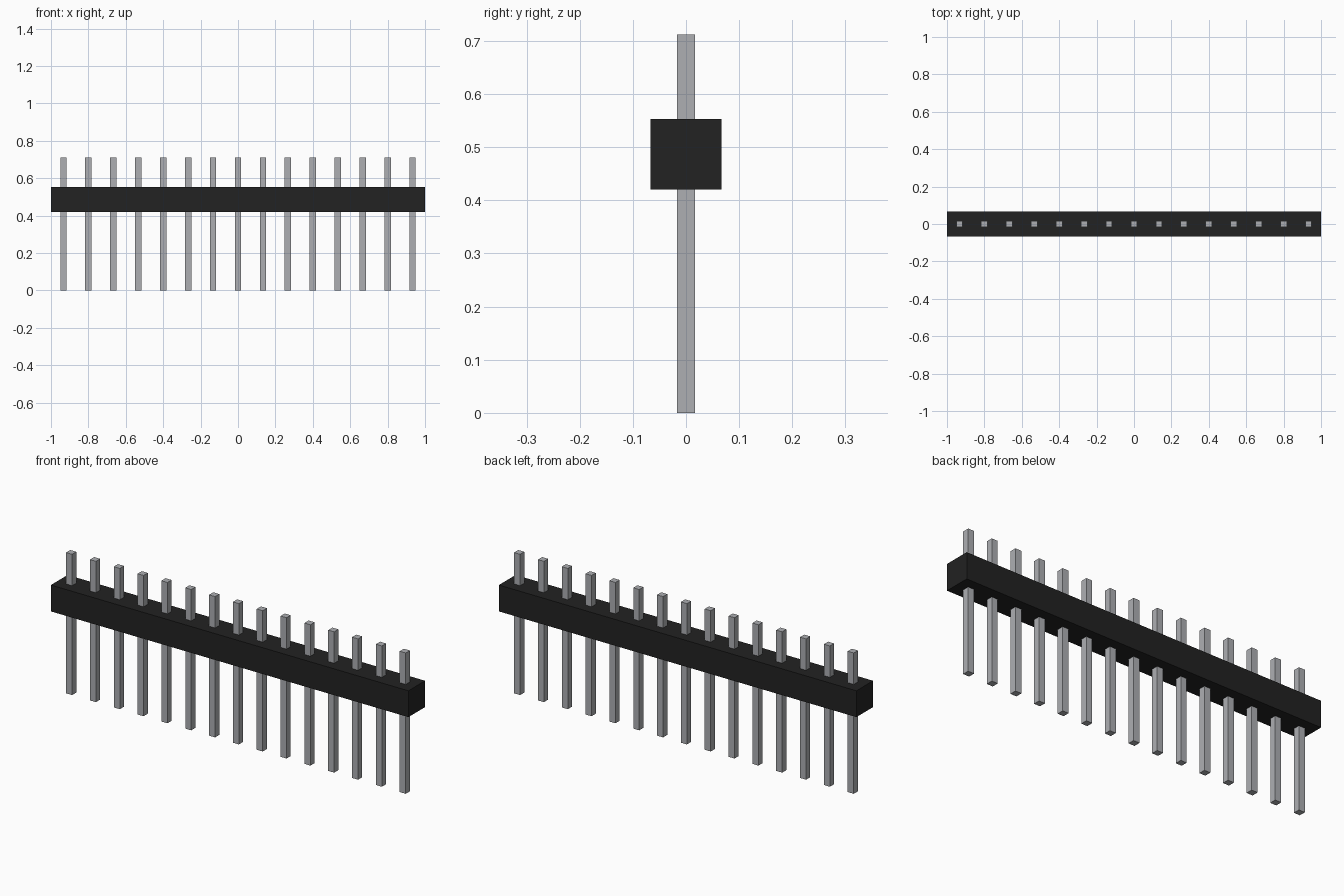
import bpy
import bmesh
from mathutils import Matrix

PIN_COUNT = 15
PITCH = 2 / PIN_COUNT
PIN_WIDTH = 0.0335
PIN_HEIGHT = 0.712
BODY_BOTTOM = 0.42

cube = bpy.data.objects.get("Cube")
if cube:
    bpy.data.objects.remove(cube, do_unlink=True)


def make_material(name, colour, metallic=0.0):
    mat = bpy.data.materials.new(name)
    mat.use_nodes = True
    mat.diffuse_color = (*colour, 1)
    shader = next(n for n in mat.node_tree.nodes if n.type == "BSDF_PRINCIPLED")
    shader.inputs["Base Color"].default_value = (*colour, 1)
    return mat


def make_box(name, size, centre, mat):
    mesh = bpy.data.meshes.new(name)
    bm = bmesh.new()
    bmesh.ops.create_cube(bm, size=1, matrix=Matrix.Diagonal((*size, 1)))
    bm.to_mesh(mesh)
    bm.free()
    mesh.materials.append(mat)
    obj = bpy.data.objects.new(name, mesh)
    obj.location = centre
    bpy.context.collection.objects.link(obj)
    return obj


black_plastic = make_material("black_plastic", (0.016, 0.016, 0.016))
grey_metal = make_material("grey_metal", (0.42, 0.43, 0.45))

# Insulating bar
make_box("housing_bar", (2, PITCH, PITCH), (0, 0, BODY_BOTTOM + PITCH / 2), black_plastic)

# Row of square pins passing through the bar
for i in range(PIN_COUNT):
    x = (i - (PIN_COUNT - 1) / 2) * PITCH
    make_box(f"pin_{i + 1}", (PIN_WIDTH, PIN_WIDTH, PIN_HEIGHT),
             (x, 0, PIN_HEIGHT / 2), grey_metal)
